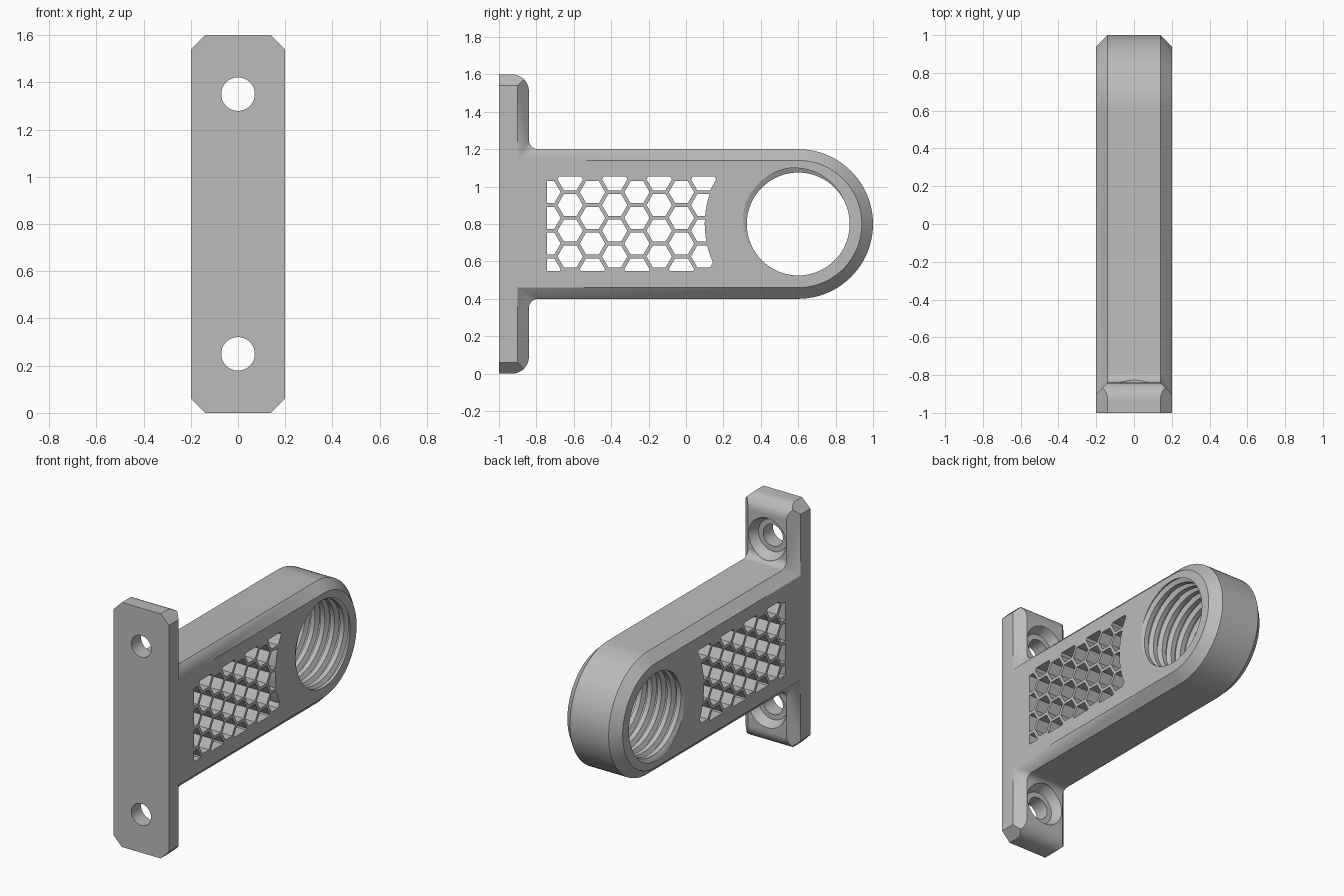
import bpy, bmesh
from math import sin, cos, pi, radians, sqrt

cube = bpy.data.objects.get("Cube")
if cube:
    bpy.data.objects.remove(cube, do_unlink=True)

grey = bpy.data.materials.new("plain grey")
grey.use_nodes = True
GREY = (0.5, 0.5, 0.5, 1)
grey.diffuse_color = GREY
grey.node_tree.nodes["Principled BSDF"].inputs["Base Color"].default_value = GREY


def finish(name, bm):
    bmesh.ops.remove_doubles(bm, verts=bm.verts, dist=1e-5)
    bmesh.ops.recalc_face_normals(bm, faces=bm.faces)
    mesh = bpy.data.meshes.new(name)
    bm.to_mesh(mesh)
    bm.free()
    mesh.materials.append(grey)
    obj = bpy.data.objects.new(name, mesh)
    bpy.context.collection.objects.link(obj)
    return obj


def loft(bm, rings):
    """Skin a stack of equal-length rings and cap both ends."""
    rows = [[bm.verts.new(p) for p in ring] for ring in rings]
    n = len(rows[0])
    for a, b in zip(rows, rows[1:]):
        for i in range(n):
            k = (i + 1) % n
            bm.faces.new((a[i], a[k], b[k], b[i]))
    bm.faces.new(rows[0][::-1])
    bm.faces.new(rows[-1])


def prism(bm, profile, half):
    loft(bm, [[(x, y, z) for y, z in profile] for x in (-half, half)])


def arc(cy, cz, r, start, end, n):
    steps = [radians(start + (end - start) * i / n) for i in range(n + 1)]
    return [(cy + r * cos(a), cz + r * sin(a)) for a in steps]


def boolean(target, tool, operation="DIFFERENCE"):
    mod = target.modifiers.new("cut", "BOOLEAN")
    mod.object, mod.operation, mod.solver = tool, operation, "EXACT"
    bpy.context.view_layer.objects.active = target
    bpy.ops.object.modifier_apply(modifier=mod.name)
    bpy.data.objects.remove(tool, do_unlink=True)


MID, EYE, BACK, STEP = 0.8, 0.6, -1.0, -0.84
CHAMFER, FILLET = 0.06, 0.05


# Bracket body: T-shaped outline with a round end, chamfered on both sides
def outline(d):
    r = 0 if d else FILLET
    y, z = STEP - d, 0.4 + d
    lower = [(BACK, d), (y, d)] + arc(y + r, z - r, r, 180, 90, 8)
    upper = [(py, 2 * MID - pz) for py, pz in reversed(lower)]
    return lower + arc(EYE, MID, 0.4 - d, -90, 90, 48) + upper


bm = bmesh.new()
loft(bm, [[(x, y, z) for y, z in outline(d)]
          for x, d in ((-0.2, CHAMFER), (-0.14, 0), (0.14, 0), (0.2, CHAMFER))])
bracket = finish("bracket", bm)

# Rounded rear edges at the flange tips
bm = bmesh.new()
R = 0.09
tip = [(STEP + 0.01, R), (STEP + 0.01, -0.01), (STEP - R, -0.01)]
tip += arc(STEP - R, R, R, -90, 0, 12)
prism(bm, tip, 0.3)
prism(bm, [(y, 2 * MID - z) for y, z in tip], 0.3)
boolean(bracket, finish("tip_cutter", bm))

# Screw holes with a recessed seat
bm = bmesh.new()
for z in (0.25, 1.35):
    loft(bm, [[(r * cos(a * pi / 24), y, z + r * sin(a * pi / 24)) for a in range(48)]
              for y, r in ((-1.1, 0.071), (-0.9, 0.071), (-0.9, 0.105),
                           (STEP, 0.135), (-0.79, 0.135))])
boolean(bracket, finish("screw_cutter", bm))

# Honeycomb lattice clipped to a window that follows the round eye
SIDE = 0.0793
PITCH = SIDE * sqrt(3)
bm = bmesh.new()
for col in range(8):
    for row in range(4):
        cy = -0.738 + 1.5 * SIDE * col
        cz = 0.558 + PITCH * (row + 0.5 * (col % 2))
        prism(bm, arc(cy, cz, 0.0678, 0, 300, 5), 0.3)
cells = finish("cell_cutter", bm)
bm = bmesh.new()
prism(bm, [(-0.742, 1.055), (-0.742, 0.55)] + arc(EYE, MID, 0.5, 210, 149.3, 20), 0.4)
boolean(cells, finish("window", bm), "INTERSECT")
boolean(bracket, cells)

# Threaded eye: a helical strip closed at both ends
LEAD, MINOR, MAJOR, STEPS = 0.07, 0.275, 0.303, 72
groove = ((-0.28, MINOR), (-0.08, MAJOR), (0.08, MAJOR), (0.28, MINOR))
bm = bmesh.new()
columns = []
for i in range(STEPS + 1):
    a = radians(130) + 2 * pi * i / STEPS
    columns.append([bm.verts.new((0.2 + LEAD * (k + f + i / STEPS),
                                  EYE + r * cos(a), MID + r * sin(a)))
                    for k in range(-8, 2) for f, r in groove])
for a, b in zip(columns, columns[1:]):
    for j in range(len(a) - 1):
        bm.faces.new((a[j], b[j], b[j + 1], a[j + 1]))
bmesh.ops.remove_doubles(bm, verts=bm.verts, dist=1e-5)
rim = [e for e in bm.edges if e.is_boundary]
ends = {s: bm.verts.new((0.6 * s, EYE, MID)) for s in (-1, 1)}
for e in rim:
    s = 1 if e.verts[0].co.x > 0 else -1
    bm.faces.new((e.verts[0], e.verts[1], ends[s]))
boolean(bracket, finish("thread_cutter", bm))

# Smooth the round surfaces, keep the edges crisp
bpy.ops.object.select_all(action="DESELECT")
bracket.select_set(True)
bpy.context.view_layer.objects.active = bracket
bpy.ops.object.shade_smooth_by_angle(angle=radians(25))
